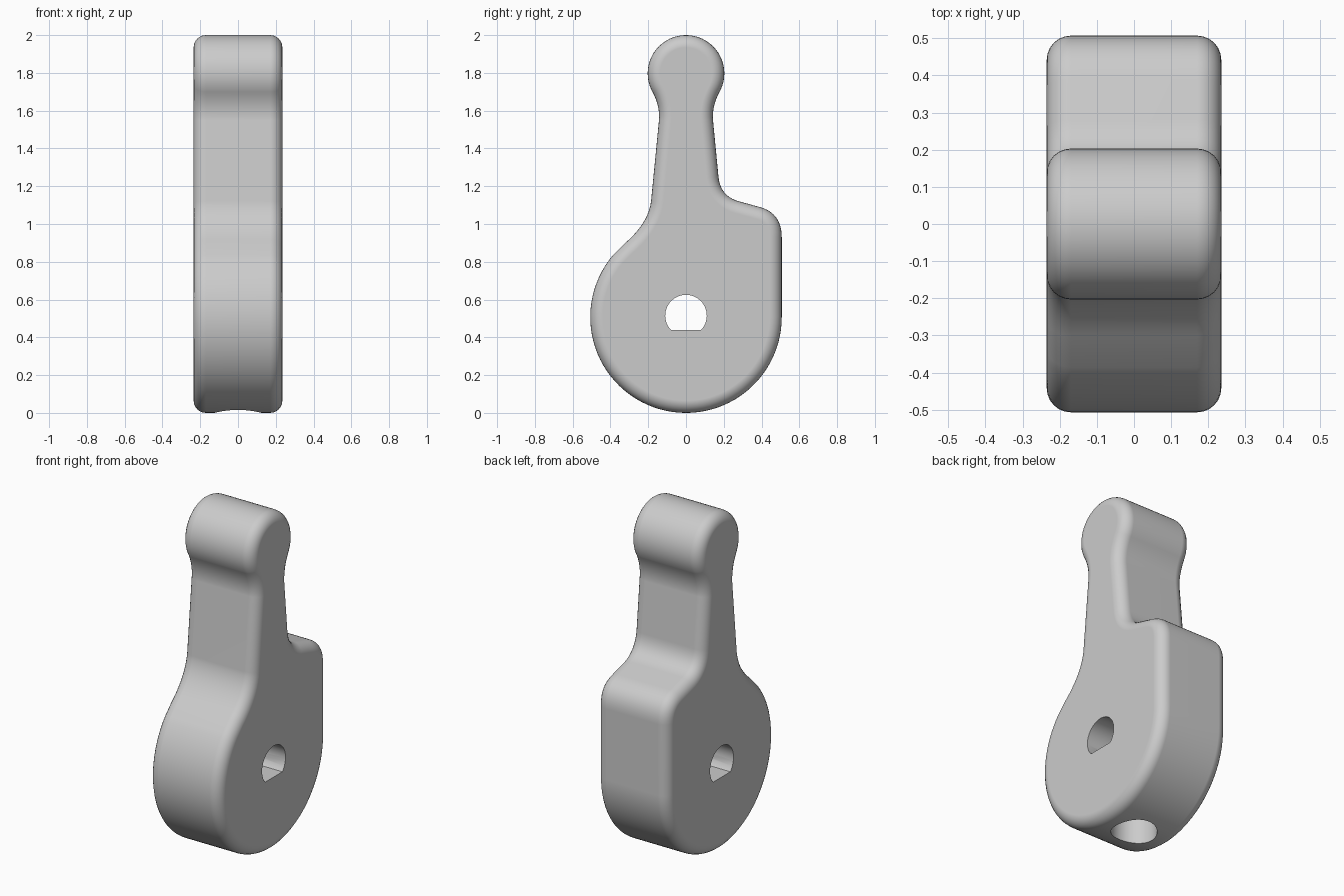
import bpy, bmesh
from math import cos, sin, radians
from mathutils import Vector

cube = bpy.data.objects.get("Cube")
if cube:
    bpy.data.objects.remove(cube, do_unlink=True)

HALF = 0.235    # half thickness
ROUND = 0.065   # edge rounding

grey = bpy.data.materials.new("light_grey")
grey.use_nodes = True
grey.diffuse_color = (0.6, 0.6, 0.6, 1)
grey.node_tree.nodes["Principled BSDF"].inputs["Base Color"].default_value = (0.6, 0.6, 0.6, 1)


def arc(cy, cz, r, start, end, n):
    angles = [radians(start + (end - start) * i / n) for i in range(n + 1)]
    return [(cy + r * cos(a), cz + r * sin(a)) for a in angles]


def blend(p, c, q, n=10):
    p, c, q = Vector(p), Vector(c), Vector(q)
    ts = [i / n for i in range(n + 1)]
    return [tuple(p * (1 - t) ** 2 + c * 2 * t * (1 - t) + q * t * t) for t in ts]


def extrude_profile(name, points, half, rounding=0):
    """Extrude a (y, z) outline along x, optionally rounding both rims."""
    bm = bmesh.new()
    face = bm.faces.new([bm.verts.new((-half, y, z)) for y, z in points])
    new = bmesh.ops.extrude_face_region(bm, geom=[face])["geom"]
    for v in new:
        if isinstance(v, bmesh.types.BMVert):
            v.co.x = half
    bmesh.ops.recalc_face_normals(bm, faces=bm.faces)
    if rounding:
        rims = [e for e in bm.edges if abs(e.verts[0].co.x - e.verts[1].co.x) < 1e-5]
        bmesh.ops.bevel(bm, geom=rims, offset=rounding, segments=6,
                        profile=0.5, affect='EDGES', clamp_overlap=False)
    mesh = bpy.data.meshes.new(name)
    bm.to_mesh(mesh)
    bm.free()
    mesh.materials.append(grey)
    obj = bpy.data.objects.new(name, mesh)
    bpy.context.collection.objects.link(obj)
    return obj


# Lever outline: round hub, square shoulder, tapered neck, round head
outline = arc(0, 0.507, 0.507, 139.5, 360, 56)
outline += blend((0.507, 0.93), (0.507, 1.058), (0.39, 1.09))
outline += blend((0.28, 1.12), (0.182, 1.147), (0.172, 1.25))
outline += blend((0.143, 1.55), (0.137, 1.625), (0.178, 1.70))
outline += arc(0, 1.797, 0.203, -25, 205, 36)
outline += blend((-0.178, 1.70), (-0.137, 1.625), (-0.143, 1.55))
outline += blend((-0.185, 1.12), (-0.2, 1.003), (-0.325, 0.897))
lever = extrude_profile("lever", outline, HALF, ROUND)

# D-shaped shaft hole
shaft = extrude_profile("shaft_cutter", arc(0, 0.515, 0.11, -43, 223, 32), 0.4)

# Set screw hole from the bottom up to the shaft hole
bpy.ops.mesh.primitive_cylinder_add(vertices=40, radius=0.125, depth=0.6, location=(0, 0, 0.2))
screw = bpy.context.object
screw.name = "screw_cutter"
screw.data.materials.append(grey)

bpy.ops.object.select_all(action='DESELECT')
bpy.context.view_layer.objects.active = lever
lever.select_set(True)
for cutter in (shaft, screw):
    cutter.hide_render = True
    mod = lever.modifiers.new(cutter.name, 'BOOLEAN')
    mod.operation = 'DIFFERENCE'
    mod.solver = 'EXACT'
    mod.object = cutter
    bpy.ops.object.modifier_apply(modifier=mod.name)
    bpy.data.objects.remove(cutter, do_unlink=True)

# Smooth sides, flat caps
bpy.ops.object.shade_smooth_by_angle(angle=radians(35))
weighted = lever.modifiers.new("weighted_normals", 'WEIGHTED_NORMAL')
weighted.keep_sharp = True
